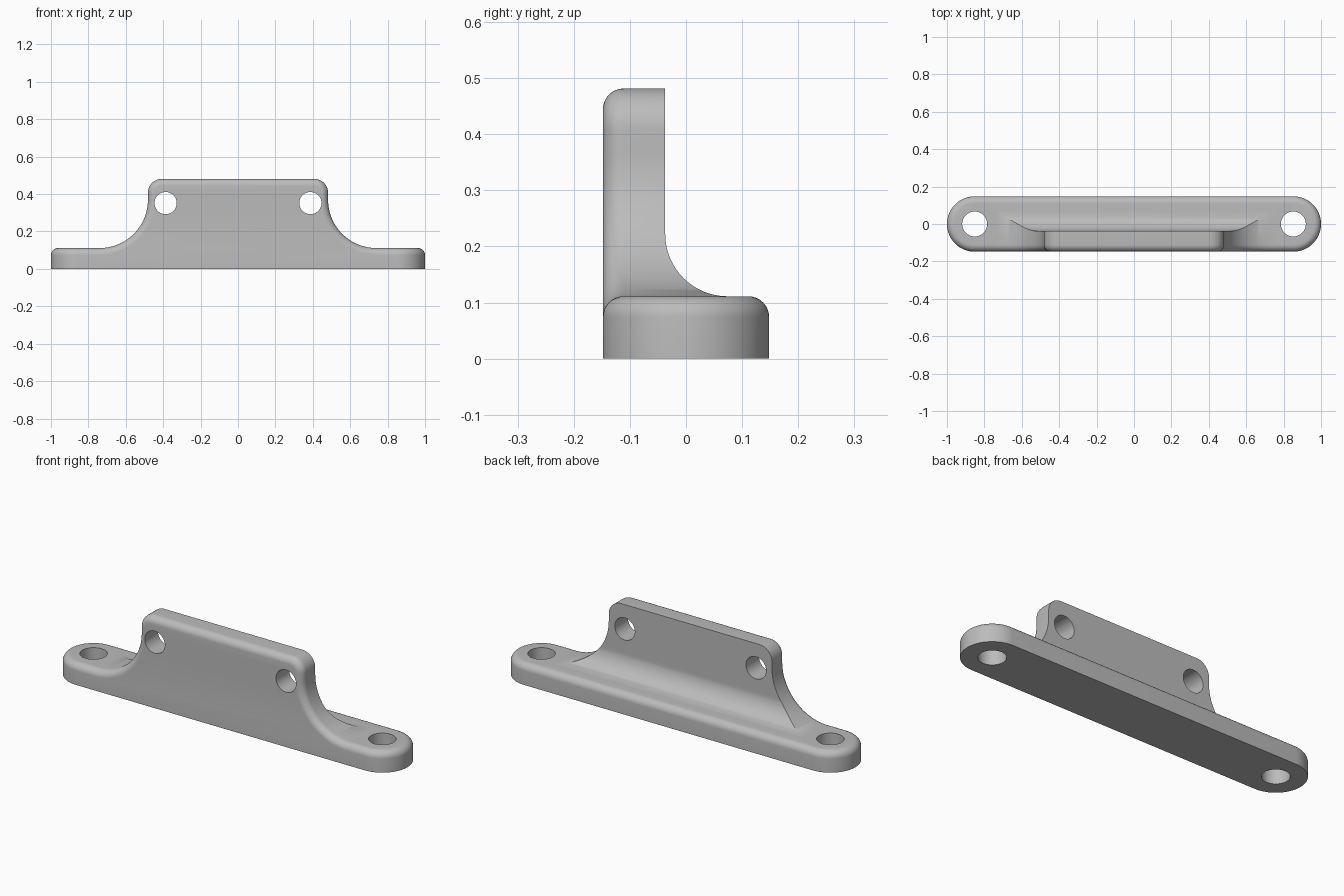
import bpy, bmesh
from math import sin, cos, pi, radians
from mathutils import Vector

if "Cube" in bpy.data.objects:
    bpy.data.objects.remove(bpy.data.objects["Cube"])

U = 1 / 27                 # design unit: the bracket is 54 units long
BASE_H, HALF_D, HEIGHT = 3 * U, 4 * U, 13 * U
EDGE = U                   # rounding of the outer edges
END_X = 23 * U             # centre of the rounded ends

grey = bpy.data.materials.new("grey")
grey.use_nodes = True
grey.diffuse_color = (0.5, 0.5, 0.5, 1)
grey.node_tree.nodes["Principled BSDF"].inputs["Base Color"].default_value = (0.5, 0.5, 0.5, 1)


def arc(cx, cy, r, a0, a1, n=12):
    steps = [radians(a0 + (a1 - a0) * i / n) for i in range(n + 1)]
    return [(cx + r * cos(a), cy + r * sin(a)) for a in steps]


def loft(name, rings):
    """Closed solid through rings with equal point counts."""
    bm = bmesh.new()
    loops = [[bm.verts.new(p) for p in ring] for ring in rings]
    for a, b in zip(loops, loops[1:]):
        for i in range(len(a)):
            j = (i + 1) % len(a)
            bm.faces.new((a[i], a[j], b[j], b[i]))
    bm.faces.new(loops[0])
    bm.faces.new(loops[-1])
    bmesh.ops.recalc_face_normals(bm, faces=bm.faces)
    mesh = bpy.data.meshes.new(name)
    bm.to_mesh(mesh)
    bm.free()
    mesh.materials.append(grey)
    ob = bpy.data.objects.new(name, mesh)
    bpy.context.collection.objects.link(ob)
    return ob


def combine(target, tool, operation):
    mod = target.modifiers.new(operation.lower(), 'BOOLEAN')
    mod.operation, mod.object, mod.solver = operation, tool, 'EXACT'
    bpy.context.view_layer.objects.active = target
    bpy.ops.object.modifier_apply(modifier=mod.name)
    bpy.data.objects.remove(tool)


def front_outline(d):
    """Front silhouette, inset by d."""
    half = [(END_X, -0.1), (END_X, BASE_H - d)]
    half += arc(20 * U, 10 * U, 7 * U + d, 270, 180, 24)
    half += arc(11 * U, 11 * U, 2 * U - d, 0, 90)
    return half + [(-x, z) for x, z in reversed(half)]


# Bracket body: front silhouette with a rounded front edge
rings = []
for i in range(9):
    t = i / 8 * pi / 2
    y = -HALF_D + EDGE * (1 - cos(t))
    rings.append([(x, y, z) for x, z in front_outline(EDGE * (1 - sin(t)))])
rings.append([(x, 0.3, z) for x, z in front_outline(0)])
bracket = loft("mounting_bracket", rings)

# Side silhouette: upright plate, inner fillet, rounded back edge
side = [(-0.3, 0), (-0.3, 0.7), (-U, 0.7)]
side += arc(2 * U, 6 * U, 3 * U, 180, 270, 16)
side += arc(HALF_D - EDGE, BASE_H - EDGE, EDGE, 90, 0, 8)
side += [(HALF_D, 0)]
combine(bracket, loft("side_shape", [[(x, y, z) for y, z in side] for x in (-1.2, 1.2)]), 'INTERSECT')


def disc(x, y, levels, n=64, axis='Z'):
    """Round solid from (radius, height) levels."""
    rings = []
    for r, h in levels:
        ring = [(r * cos(2 * pi * k / n), r * sin(2 * pi * k / n)) for k in range(n)]
        if axis == 'Z':
            rings.append([(x + a, y + b, h) for a, b in ring])
        else:
            rings.append([(x + a, h, y + b) for a, b in ring])
    return loft("round", rings)


# Rounded ends, then screw holes through base and upright
end_profile = [(HALF_D, 0)] + arc(HALF_D - EDGE, BASE_H - EDGE, EDGE, 0, 90, 8)
for s in (-1, 1):
    combine(bracket, disc(s * END_X, 0, end_profile), 'UNION')
for s in (-1, 1):
    combine(bracket, disc(s * END_X, 0, [(1.8 * U, -0.1), (1.8 * U, 0.3)]), 'DIFFERENCE')
    combine(bracket, disc(s * 10.45 * U, 9.5 * U, [(1.6 * U, -0.3), (1.6 * U, 0.2)], axis='Y'), 'DIFFERENCE')

bpy.ops.object.select_all(action='DESELECT')
bracket.select_set(True)
bpy.context.view_layer.objects.active = bracket
bpy.ops.object.shade_smooth_by_angle(angle=radians(30))
